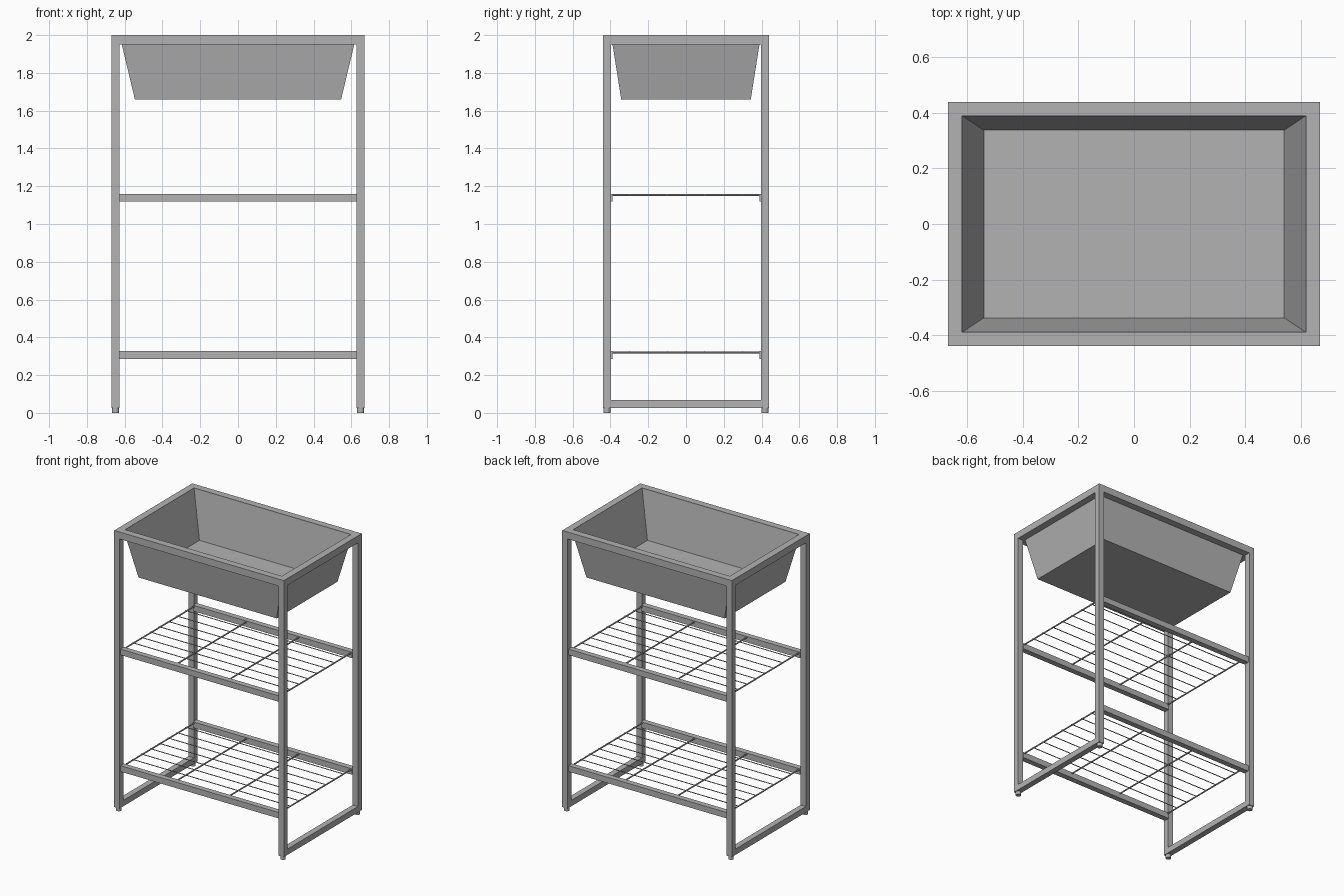
import bpy, bmesh, math
from mathutils import Matrix, Vector

if "Cube" in bpy.data.objects:
    bpy.data.objects.remove(bpy.data.objects["Cube"])

steel = bpy.data.materials.new("grey_steel")
steel.diffuse_color = (0.45, 0.45, 0.45, 1)
steel.use_nodes = True
steel.node_tree.nodes["Principled BSDF"].inputs["Base Color"].default_value = steel.diffuse_color


def finish(name, bm):
    me = bpy.data.meshes.new(name)
    bm.to_mesh(me)
    bm.free()
    me.materials.append(steel)
    ob = bpy.data.objects.new(name, me)
    bpy.context.collection.objects.link(ob)
    return ob


def add_box(bm, lo, hi):
    lo, hi = Vector(lo), Vector(hi)
    m = Matrix.Translation((lo + hi) / 2) @ Matrix.Diagonal((*(hi - lo), 1))
    bmesh.ops.create_cube(bm, size=1, matrix=m)


def add_rod(bm, centre, length, r, axis, sides=8):
    rot = {"x": Matrix.Rotation(math.pi / 2, 4, "Y"),
           "y": Matrix.Rotation(math.pi / 2, 4, "X"),
           "z": Matrix.Identity(4)}[axis]
    bmesh.ops.create_cone(bm, cap_ends=True, segments=sides, radius1=r, radius2=r,
                          depth=length, matrix=Matrix.Translation(centre) @ rot)


X, Y, T, RIM = 0.67, 0.44, 0.042, 0.05

# legs and feet
for sx, nx in ((-1, "left"), (1, "right")):
    for sy, ny in ((-1, "front"), (1, "back")):
        cx, cy = sx * (X - T / 2), sy * (Y - T / 2)
        bm = bmesh.new()
        add_box(bm, (cx - T / 2, cy - T / 2, 0.025), (cx + T / 2, cy + T / 2, 1.95))
        finish(f"{ny}_{nx}_leg", bm)
        bm = bmesh.new()
        add_rod(bm, (cx, cy, 0.0135), 0.027, 0.018, "z", 16)
        finish(f"{ny}_{nx}_foot", bm)
    # bottom side bar
    bm = bmesh.new()
    cx = sx * (X - T / 2)
    add_box(bm, (cx - T / 2, -Y + T, 0.025), (cx + T / 2, Y - T, 0.067))
    finish(f"{nx}_bottom_bar", bm)

# top rim
bm = bmesh.new()
for s in (-1, 1):
    y = s * (Y - RIM / 2)
    add_box(bm, (-X, y - RIM / 2, 1.95), (X, y + RIM / 2, 2.0))
    x = s * (X - RIM / 2)
    add_box(bm, (x - RIM / 2, -Y + RIM, 1.95), (x + RIM / 2, Y - RIM, 2.0))
finish("top_rim", bm)

# tapered tub
bm = bmesh.new()
lower = [bm.verts.new((sx * 0.546, sy * 0.343, 1.66)) for sx, sy in ((-1, -1), (1, -1), (1, 1), (-1, 1))]
upper = [bm.verts.new((sx * 0.626, sy * 0.396, 1.995)) for sx, sy in ((-1, -1), (1, -1), (1, 1), (-1, 1))]
bm.faces.new(lower[::-1])
for i in range(4):
    j = (i + 1) % 4
    bm.faces.new((lower[i], lower[j], upper[j], upper[i]))
tub = finish("tub", bm)
mod = tub.modifiers.new("sheet", "SOLIDIFY")
mod.thickness, mod.offset, mod.use_even_offset = 0.006, -1, True

# wire shelves
for name, top in (("lower", 0.327), ("upper", 1.16)):
    bm = bmesh.new()
    for s in (-1, 1):
        y = s * 0.41
        add_box(bm, (-X + T, y - 0.02, top - 0.042), (X - T, y + 0.02, top))
    finish(f"{name}_shelf_rails", bm)
    bm = bmesh.new()
    for i in range(7):
        add_rod(bm, (0, (i - 3) * 0.1, top - 0.003), 1.25, 0.003, "x")
    for x in (-0.62, -0.207, 0.207, 0.62):
        add_rod(bm, (x, 0, top - 0.007), 0.79, 0.005, "y")
    finish(f"{name}_shelf_wires", bm)
